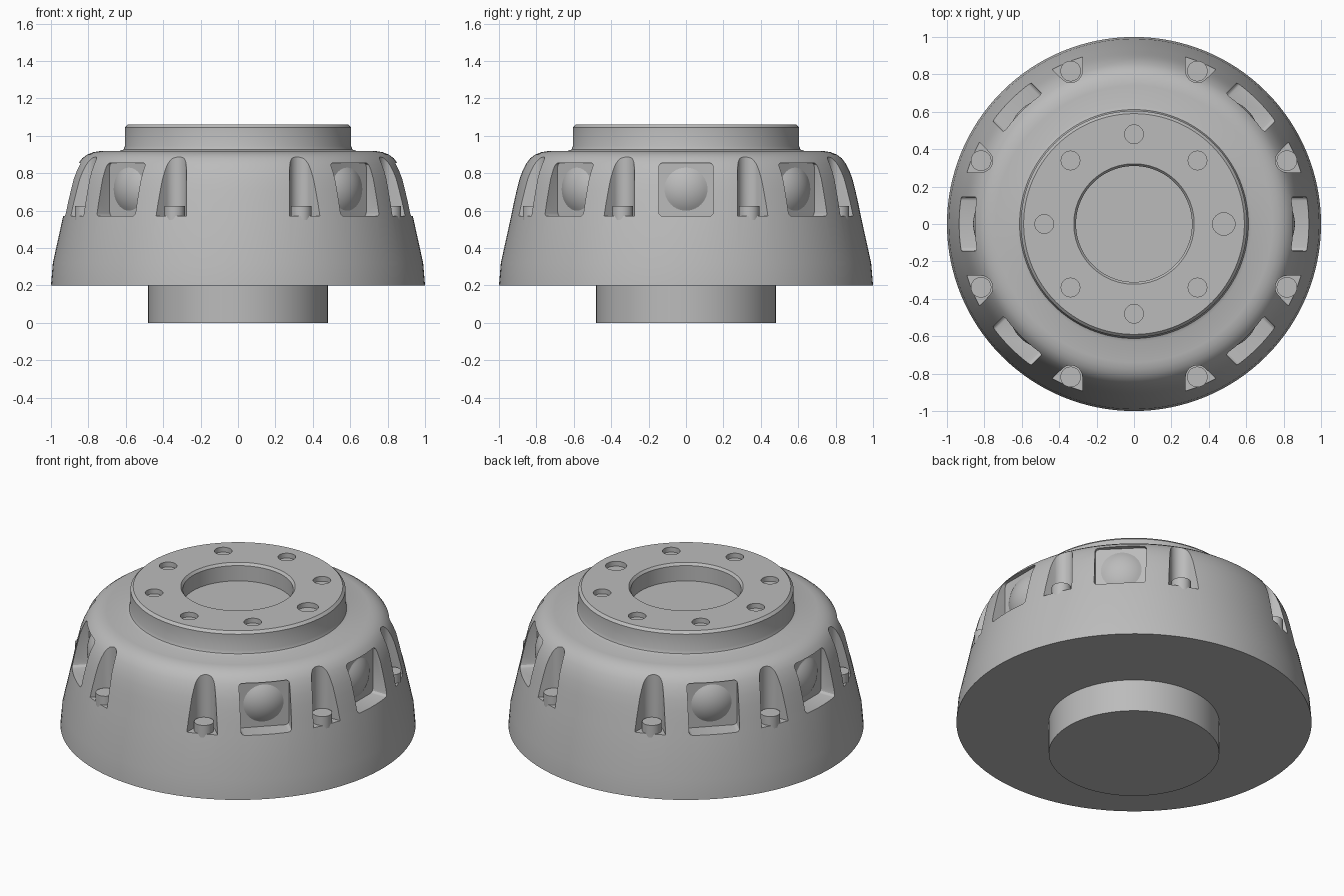
import bpy
import bmesh
from math import sin, cos, pi, radians, sqrt
from mathutils import Matrix

cube = bpy.data.objects.get("Cube")
if cube:
    bpy.data.objects.remove(cube, do_unlink=True)

grey = bpy.data.materials.new("plain grey")
grey.use_nodes = True
grey.diffuse_color = (0.5, 0.5, 0.5, 1)
grey.node_tree.nodes["Principled BSDF"].inputs["Base Color"].default_value = (0.5, 0.5, 0.5, 1)


def make_object(name, bm):
    bmesh.ops.recalc_face_normals(bm, faces=bm.faces)
    mesh = bpy.data.meshes.new(name)
    bm.to_mesh(mesh)
    bm.free()
    mesh.materials.append(grey)
    obj = bpy.data.objects.new(name, mesh)
    bpy.context.collection.objects.link(obj)
    return obj


def smooth(obj, angle=30):
    bpy.ops.object.select_all(action="DESELECT")
    obj.select_set(True)
    bpy.context.view_layer.objects.active = obj
    bpy.ops.object.shade_smooth_by_angle(angle=radians(angle))


def lathe(bm, profile, steps, matrix=Matrix()):
    """Revolve a profile whose first and last points lie on the axis."""
    rings = []
    for r, z in profile:
        count = 1 if r == 0 else steps
        rings.append([bm.verts.new(matrix @ Matrix.Rotation(2 * pi * i / steps, 4, "Z").to_3x3().to_4x4()
                                   @ Matrix.Translation((r, 0, z)).translation) for i in range(count)])
    for a, b in zip(rings, rings[1:]):
        for i in range(steps):
            j = (i + 1) % steps
            corners = [a[i % len(a)], a[j % len(a)], b[j % len(b)], b[i % len(b)]]
            bm.faces.new(list(dict.fromkeys(corners)))


def prism(bm, start, end, matrix):
    """Join two matching outlines into a closed solid."""
    lower = [bm.verts.new(matrix @ Matrix.Translation(p).translation) for p in start]
    upper = [bm.verts.new(matrix @ Matrix.Translation(p).translation) for p in end]
    bm.faces.new(lower)
    bm.faces.new(upper)
    for i in range(len(lower)):
        j = (i + 1) % len(lower)
        bm.faces.new((lower[i], lower[j], upper[j], upper[i]))


def around(degrees):
    return Matrix.Rotation(radians(degrees), 4, "Z")


WINDOW_ANGLES = [0, 45, 135, 180, 225, 315]
BOLT_ANGLES = [22.5, 67.5, 112.5, 157.5, 202.5, 247.5, 292.5, 337.5]
FLOOR, WALL, BOLT_R = 0.57, 0.825, 0.885

# Domed body with its foot, skirt, hub and bore
body_bm = bmesh.new()
lathe(body_bm, [
    (0, 0), (0.48, 0), (0.48, 0.2), (1, 0.2), (0.99, 0.32), (0.935, 0.57),
    (0.921, 0.64), (0.905, 0.71), (0.89, 0.77), (0.873, 0.815), (0.855, 0.85),
    (0.833, 0.88), (0.805, 0.9), (0.775, 0.912), (0.74, 0.918), (0.63, 0.92),
    (0.612, 0.927), (0.605, 0.945), (0.605, 1.045), (0.59, 1.06), (0.322, 1.06),
    (0.31, 1.045), (0.31, 0.95), (0, 0.95)], 128)
body = make_object("body", body_bm)

# Cutter: rounded windows, flared bolt pockets and shallow hub holes
cut_bm = bmesh.new()
outline = []
for cy, cz, first in [(1, 1, 0), (-1, 1, 90), (-1, -1, 180), (1, -1, 270)]:
    for k in range(4):
        a = radians(first + 30 * k)
        outline.append((cy * 0.125 + 0.02 * cos(a), 0.7125 + cz * 0.1225 + 0.02 * sin(a)))
for angle in WINDOW_ANGLES:
    prism(cut_bm, [(WALL, y, z) for y, z in outline],
          [(1.1, y, z) for y, z in outline], around(angle))

pocket = [(1.05, 0.143)]
for k in range(17):
    a = radians(115 + 130 * k / 16)
    pocket.append((BOLT_R + 0.062 * cos(a), 0.062 * sin(a)))
pocket.append((1.05, -0.143))
for angle in BOLT_ANGLES:
    prism(cut_bm, [(x, y, FLOOR) for x, y in pocket],
          [(x, y, 1.0) for x, y in pocket], around(angle))

for i in range(8):
    r = 0.06 if i == 0 else 0.05
    lathe(cut_bm, [(0, 1.03), (r, 1.03), (r, 1.1), (0, 1.1)], 32,
          around(45 * i) @ Matrix.Translation((0.48, 0, 0)))
cutter = make_object("pocket_cutter", cut_bm)
cutter.hide_render = True

cut = body.modifiers.new("pockets", "BOOLEAN")
cut.operation = "DIFFERENCE"
cut.solver = "EXACT"
cut.object = cutter
bpy.context.view_layer.objects.active = body
bpy.ops.object.modifier_apply(modifier=cut.name)
bpy.data.objects.remove(cutter, do_unlink=True)
smooth(body)

# Bolt heads standing in the pockets
for n, angle in enumerate(BOLT_ANGLES, 1):
    bm = bmesh.new()
    lathe(bm, [(0, FLOOR - 0.02), (0.055, FLOOR - 0.02), (0.055, 0.625), (0, 0.625)], 32,
          around(angle) @ Matrix.Translation((BOLT_R, 0, 0)))
    smooth(make_object(f"bolt_head_{n}", bm))

# Shallow round lenses on the window walls
CAP_R, CAP_H = 0.115, 0.035
ball = (CAP_R ** 2 + CAP_H ** 2) / (2 * CAP_H)
cap = [(0, -0.02), (CAP_R, -0.02)]
for k in range(9):
    r = CAP_R * (1 - k / 8)
    cap.append((r, sqrt(ball ** 2 - r ** 2) - ball + CAP_H))
for n, angle in enumerate(WINDOW_ANGLES, 1):
    bm = bmesh.new()
    lathe(bm, cap, 40, around(angle) @ Matrix.Translation((WALL, 0, 0.715))
          @ Matrix.Rotation(pi / 2, 4, "Y"))
    smooth(make_object(f"window_lens_{n}", bm))
